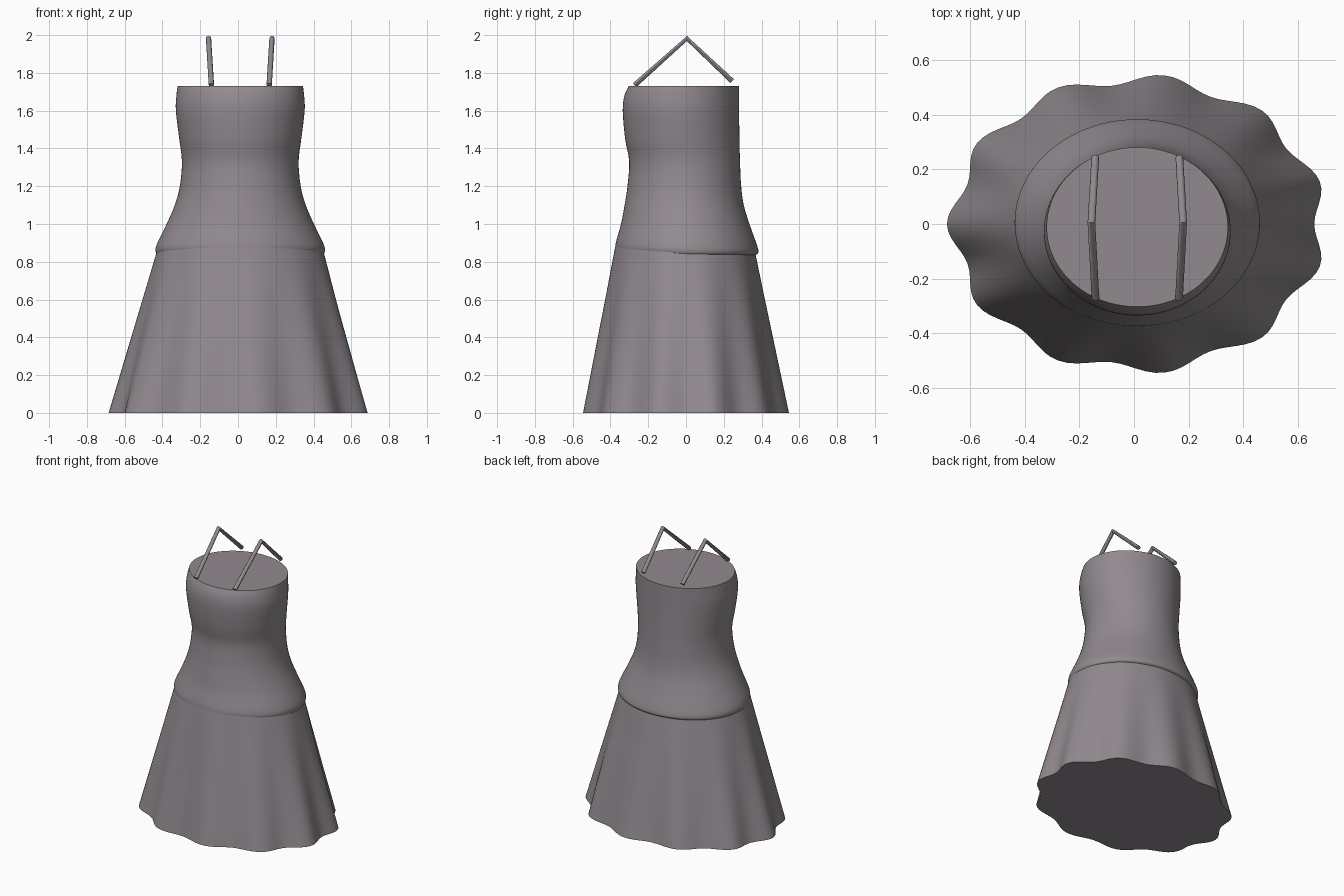
import bpy, bmesh
from math import sin, cos, pi, radians

if "Cube" in bpy.data.objects:
    bpy.data.objects.remove(bpy.data.objects["Cube"], do_unlink=True)

fabric = bpy.data.materials.new("mauve_grey_fabric")
colour = (0.285, 0.255, 0.275, 1)
fabric.diffuse_color = colour
fabric.use_nodes = True
shader = fabric.node_tree.nodes["Principled BSDF"]
shader.inputs["Base Color"].default_value = colour
shader.inputs["Roughness"].default_value = 0.8

SEGMENTS = 132
CENTRE = 0.012
FOLDS = 11


def finish(obj, angle=40):
    bpy.ops.object.select_all(action="DESELECT")
    bpy.context.view_layer.objects.active = obj
    obj.select_set(True)
    if obj.type == "CURVE":
        bpy.ops.object.convert(target="MESH")
    bpy.ops.object.shade_smooth_by_angle(angle=radians(angle))


def loft(name, rings, cap_first=False, cap_last=False):
    """Skin a stack of closed rings, listed from the bottom up."""
    bm = bmesh.new()
    loops = [[bm.verts.new(p) for p in ring] for ring in rings]
    for low, high in zip(loops, loops[1:]):
        for i in range(SEGMENTS):
            j = (i + 1) % SEGMENTS
            bm.faces.new((low[i], low[j], high[j], high[i]))
    if cap_first:
        bm.faces.new(loops[0][::-1])
    if cap_last:
        bm.faces.new(loops[-1])
    mesh = bpy.data.meshes.new(name)
    bm.to_mesh(mesh)
    bm.free()
    mesh.materials.append(fabric)
    obj = bpy.data.objects.new(name, mesh)
    bpy.context.collection.objects.link(obj)
    finish(obj)


def ring(z, half_width, front, back, fold=0.0):
    """Oval ring; fold is the depth of the pleats cut in from the outline."""
    points = []
    for i in range(SEGMENTS):
        a = 2 * pi * i / SEGMENTS
        r = 1 - fold * (1 - cos(FOLDS * (a - pi))) / 2
        y = (front + back) / 2 + (back - front) / 2 * sin(a) * r
        points.append((CENTRE + half_width * cos(a) * r, y, z))
    return points


def smooth_rows(rows, steps):
    """Catmull-Rom interpolation through profile rows."""
    padded = [rows[0]] + rows + [rows[-1]]
    result = []
    for p, q, r, s in zip(padded, padded[1:], padded[2:], padded[3:]):
        for k in range(steps):
            t = k / steps
            result.append([b + t * ((c - a) + t * ((2*a - 5*b + 4*c - d)
                           + t * (3*b - a - 3*c + d))) / 2
                           for a, b, c, d in zip(p, q, r, s)])
    return result + [rows[-1]]


# Bodice: height, half width, front y, back y
bodice = [
    (0.835, 0.436, -0.360, 0.366),
    (0.85, 0.447, -0.368, 0.383),
    (0.89, 0.443, -0.374, 0.375),
    (1.00, 0.390, -0.344, 0.336),
    (1.10, 0.347, -0.325, 0.306),
    (1.20, 0.320, -0.310, 0.292),
    (1.33, 0.309, -0.301, 0.286),
    (1.45, 0.323, -0.322, 0.283),
    (1.60, 0.341, -0.335, 0.281),
    (1.68, 0.338, -0.326, 0.281),
    (1.73, 0.332, -0.303, 0.281),
]
loft("bodice", [ring(*row) for row in smooth_rows(bodice, 4)], cap_last=True)

# Flared skirt, with folds deepening towards the closed hem
skirt = []
for k in range(23):
    t = k / 22
    skirt.append(ring(0.88 * t, 0.697 - 0.263 * t, -0.55 + 0.175 * t,
                      0.55 - 0.19 * t, 0.07 * (1 - t)))
loft("skirt", skirt, cap_first=True)

# Thin shoulder straps, bent at the top
for name, side in (("left_strap", 1), ("right_strap", -1)):
    curve = bpy.data.curves.new(name, "CURVE")
    curve.dimensions = "3D"
    curve.bevel_depth = 0.014
    curve.bevel_resolution = 3
    curve.use_fill_caps = True
    path = [(0.153, -0.272, 1.735), (0.168, 0.005, 1.982), (0.154, 0.244, 1.757)]
    spline = curve.splines.new("POLY")
    spline.points.add(len(path) - 1)
    for point, (x, y, z) in zip(spline.points, path):
        point.co = (CENTRE + side * x, y, z, 1)
    curve.materials.append(fabric)
    strap = bpy.data.objects.new(name, curve)
    bpy.context.collection.objects.link(strap)
    finish(strap)
